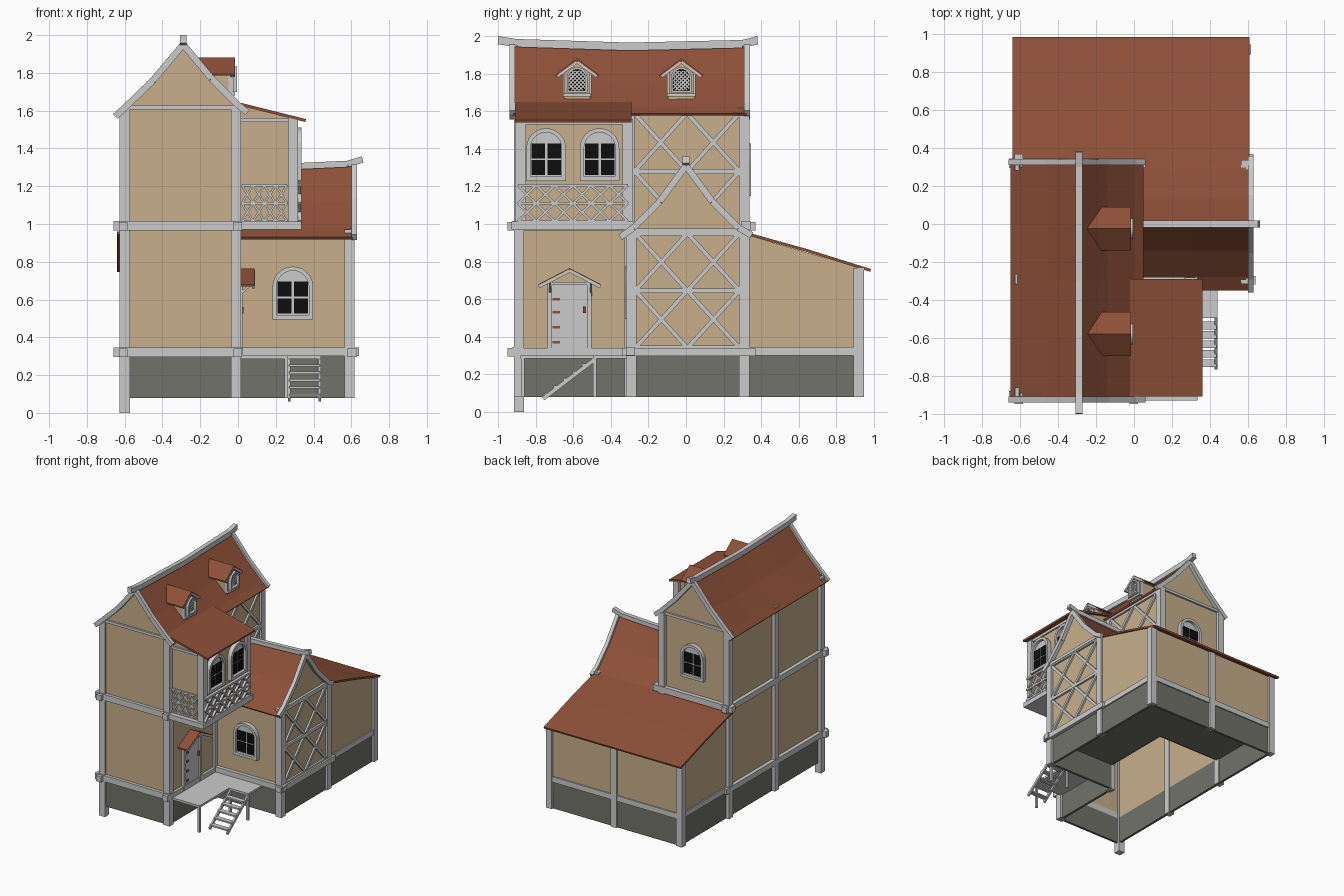
import bpy, bmesh, math
from mathutils import Vector as V

if "Cube" in bpy.data.objects:
    bpy.data.objects.remove(bpy.data.objects["Cube"])

def mat(name, c):
    m = bpy.data.materials.new(name)
    m.diffuse_color = (*c, 1)
    m.use_nodes = True
    m.node_tree.nodes["Principled BSDF"].inputs["Base Color"].default_value = m.diffuse_color
    return m

WOOD = mat("pale timber", (0.60, 0.60, 0.60))
TAN = mat("tan plaster", (0.58, 0.43, 0.26))
RED = mat("red brown tile", (0.27, 0.08, 0.04))
GREY = mat("dark stone", (0.17, 0.17, 0.145))
BLACK = mat("black glass", (0.004, 0.004, 0.004))
X, Y, Z = V((1, 0, 0)), V((0, 1, 0)), V((0, 0, 1))
parts = {}

def prism(name, pts, vec, m):
    """Extrude a planar polygon by vec into the named part."""
    bm = parts.setdefault(name, (bmesh.new(), m))[0]
    a = [bm.verts.new(V(p)) for p in pts]
    b = [bm.verts.new(V(p) + V(vec)) for p in pts]
    fs = [bm.faces.new(a), bm.faces.new(b[::-1])]
    for i in range(len(a)):
        j = (i + 1) % len(a)
        fs.append(bm.faces.new((a[i], b[i], b[j], a[j])))
    bmesh.ops.recalc_face_normals(bm, faces=fs)

def box(name, x0, x1, y0, y1, z0, z1, m=WOOD):
    prism(name, [(x0, y0, z0), (x1, y0, z0), (x1, y1, z0), (x0, y1, z0)], (0, 0, z1 - z0), m)

def beam(name, p, q, w, n, d, m=WOOD):
    """Bar from p to q, w wide, rising d along n."""
    p, q = V(p), V(q)
    s = (q - p).cross(n).normalized() * w / 2
    prism(name, [p + s, q + s, q - s, p - s], n * d, m)

def crosses(name, o, u, n, a0, a1, b0, b1, cols, rows, w, d):
    """Grid of X braces on a wall, with rails between the rows."""
    P = lambda a, b: V(o) + u * a + Z * b
    da, db = (a1 - a0) / cols, (b1 - b0) / rows
    for r in range(rows):
        for c in range(cols):
            a, b = a0 + c * da, b0 + r * db
            beam(name, P(a, b), P(a + da, b + db), w, n, d)
            beam(name, P(a, b + db), P(a + da, b), w, n, d * 0.9)
    for r in range(rows + 1):
        beam(name, P(a0, b0 + r * db), P(a1, b0 + r * db), w * 1.15, n, d * 1.15)

def sheet(name, prof, stations, along_y):
    """Tile roof: profile (a, z) swept through stations (position, ridge sag)."""
    bm = bmesh.new()
    lo, hi = min(z for _, z in prof), max(z for _, z in prof)
    rows = []
    for s, sag in stations:
        row = []
        for a, z in prof:
            z += sag * (z - lo) / (hi - lo)
            row.append(bm.verts.new((a, s, z) if along_y else (s, a, z)))
        rows.append(row)
    for r, t in zip(rows, rows[1:]):
        for i in range(len(prof) - 1):
            f = bm.faces.new((r[i], r[i + 1], t[i + 1], t[i]))
            f.normal_update()
            if f.normal.z < 0:
                f.normal_flip()
    me = bpy.data.meshes.new(name)
    bm.to_mesh(me)
    me.materials.append(RED)
    ob = bpy.data.objects.new(name, me)
    bpy.context.collection.objects.link(ob)
    sol = ob.modifiers.new("thickness", "SOLIDIFY")
    sol.thickness = 0.015

def arch(P, w, h, d, k=12):
    r = w / 2
    return [P(-r, 0, d)] + [P(-r * math.cos(math.pi * i / k), h - r + r * math.sin(math.pi * i / k), d)
                            for i in range(k + 1)] + [P(r, 0, d)]

def window(name, o, u, n, w, h, lattice=False):
    """Arched window; o is the middle of its sill."""
    P = lambda a, b, d: V(o) + u * a + Z * b + n * d
    t = 0.012 if lattice else 0.022
    out, inn = arch(P, w, h, 0), arch(lambda a, b, d: P(a, b + t, d), w - 2 * t, h - 2 * t, 0)
    for i in range(len(out)):
        j = (i + 1) % len(out)
        prism(name + "_frame", [out[i], out[j], inn[j], inn[i]], n * 0.035, WOOD)
    if lattice:
        prism(name + "_glass", inn, n * 0.008, BLACK)
        r = w / 2 - t
        for i in range(-2, 6):
            for s in (1, -1):
                a0, b0, b1 = -r * s, i * 0.021, i * 0.021 + 2 * r
                lo, hi = max(0, t - b0), min(2 * r, h - t - 0.008 - b0)
                if hi > lo:
                    beam(name + "_lattice", P(a0 + s * lo, b0 + lo, .008), P(a0 + s * hi, b0 + hi, .008), 0.006, n, 0.006)
    else:
        prism(name + "_panel", inn, n * 0.012, WOOD)
        g, e = (w - 2 * t) / 2 - 0.004, 0.007
        for s in (0, 1):
            for b in (0, 1):
                a, z = (e if s else -g), t + 0.008 + b * 0.09
                prism(name + "_glass", [P(a, z, .012), P(a + g - e, z, .012), P(a + g - e, z + .08, .012),
                                        P(a, z + .08, .012)], n * 0.006, BLACK)

# roof profiles
main = [(-.65, 1.57), (-.6, 1.615), (-.45, 1.76), (-.29, 1.95), (-.14, 1.77), (0, 1.63), (.05, 1.59)]
wing = [(-.35, .93), (-.28, .98), (-.14, 1.12), (0, 1.31), (.14, 1.12), (.28, .98), (.35, .94)]
lean = [(.31, .96), (.65, .865), (.985, .76)]
sheet("main_roof", main, [(-.92, 0), (-.6, -.015), (-.3, -.025), (0, -.02), (.325, 0)], True)
sheet("wing_roof", wing, [(0, -.02), (.3, -.02), (.61, 0)], False)
sheet("lean_to_roof", lean, [(-.64, 0), (.61, 0)], False)
sheet("bay_roof", [(-.02, 1.65), (.36, 1.555)], [(-.91, 0), (-.29, 0)], True)

# plaster walls
gable = [(x, z - .015) for x, z in main[1:-1]]
for y, d in ((-.9, .02), (.31, -.02)):
    prism("tower_walls", [(-.6, y, .3)] + [(x, y, z) for x, z in gable] + [(0, y, .3)], (0, d, 0), TAN)
box("tower_walls", -.6, -.58, -.9, .31, .3, 1.6, TAN)
box("tower_walls", -.02, 0, -.9, .31, .3, 1.61, TAN)
prism("wing_walls", [(.6, -.29, .3)] + [(.6, y, z - .015) for y, z in wing[1:-1]] + [(.6, .31, .3)], (-.02, 0, 0), TAN)
box("wing_walls", 0, .6, -.29, -.27, .3, .96, TAN)
for x, d in ((-.6, .02), (.6, -.02)):
    prism("lean_to_walls", [(x, .31, .3), (x, .93, .3), (x, .93, .765), (x, .31, .945)], (d, 0, 0), TAN)
box("lean_to_walls", -.6, .6, .91, .93, .3, .765, TAN)
prism("bay_walls", [(0, -.88, 1), (.3, -.88, 1), (.3, -.88, 1.56), (0, -.88, 1.635)], (0, .57, 0), TAN)

# stone footing and floor
for b in ((-.6, 0, -.9, -.88), (-.6, -.58, -.9, .93), (-.02, 0, -.9, -.29), (0, .6, -.29, -.27),
          (.58, .6, -.29, .93), (-.6, .6, .91, .93)):
    box("footing", *b, .08, .3, GREY)
box("floor", 0, .59, -.28, .31, .29, .305, GREY)
box("floor", -.59, .59, .31, .92, .29, .305, GREY)

# corner and wall posts
h = .027
for x, y, z0, z1 in ((-.6, -.89, 0, 1.61), (-.01, -.89, .08, 1.62), (-.6, -.29, .08, 1.6), (-.6, .31, .08, 1.61),
                     (-.01, .31, .9, 1.62), (-.01, -.3, .08, 1.6), (.59, -.29, .08, .97), (.59, .31, .08, .97),
                     (-.6, .92, .08, .77), (0, .92, .08, .77), (.59, .92, .08, .765)):
    box("posts", x - h, x + h, y - h, y + h, z0, z1)
for y in (-.88, -.31):
    box("bay_posts", .265, .318, y - h, y + h, .98, 1.56)

# sill beams, storey beams and top rails
for z0, z1 in ((.295, .345), (.965, 1.015)):
    box("tower_beams", -.66, .02, -.925, -.88, z0, z1)
    box("tower_beams", -.63, -.585, -.95, .37, z0, z1 - .004)
    box("tower_beams", -.025, .02, -.95, -.27, z0, z1 - .004)
box("tower_beams", -.66, .06, .295, .345, .965, 1.015)
box("wing_beams", -.02, .64, -.32, -.275, .30, .345)
box("wing_beams", .58, .63, -.34, .37, .296, .341)
box("wing_beams", .59, .62, -.3, .32, .95, .975)
box("lean_to_beams", .59, .61, .3, .93, .3, .345)
box("lean_to_beams", -.61, -.59, .3, .93, .3, .345)
box("lean_to_beams", -.61, .61, .92, .94, .3, .345)
box("tower_rails", -.6, 0, -.915, -.89, 1.605, 1.627)
box("tower_rails", -.6, 0, .3, .325, 1.605, 1.627)
box("bay_floor", 0, .335, -.93, -.28, .97, 1.012)
box("bay_rails", 0, .31, -.895, -.87, 1.54, 1.56)
box("bay_rails", .29, .312, -.9, -.29, 1.53, 1.555)

# barge boards along the gables
for a, b in zip(main, main[1:]):
    for y in (-.94, .31):
        beam("barge_boards", (a[0], y, a[1]), (b[0], y, b[1]), .035, Y, .03)
for a, b in zip(wing, wing[1:]):
    beam("barge_boards", (.6, *a), (.6, *b), .035, X, .03)

# sagging ridge beams
ridge = [(-1, 1.972), (-.9, 1.957), (-.3, 1.938), (.3, 1.952), (.38, 1.972)]
for a, b in zip(ridge, ridge[1:]):
    beam("main_ridge", (-.29, *a), (-.29, *b), .036, Z, .04 - .012)
    beam("main_ridge", (-.308, a[0], a[1] + .005), (-.308, b[0], b[1] + .005), .04, X, .036)
for a, b in (((0, 1.295), (.3, 1.305)), ((.3, 1.305), (.58, 1.318)), ((.58, 1.318), (.66, 1.342))):
    beam("wing_ridge", (a[0], -.018, a[1]), (b[0], -.018, b[1]), .034, Y, .036)

# timber braces
crosses("wing_braces", (.6, 0, 0), Y, X, -.27, .285, .34, .95, 2, 2, .022, .014)
crosses("tower_braces", (0, 0, 0), Y, X, -.275, .285, .97, 1.59, 2, 2, .022, .014)
crosses("bay_side_railing", (.315, 0, 0), Y, X, -.895, -.31, 1.015, 1.205, 6, 2, .013, .02)
crosses("bay_front_railing", (0, -.88, 0), X, -Y, .02, .26, 1.015, 1.205, 4, 2, .011, .012)

# windows
window("bay_window_a", (.3, -.745, 1.23), Y, X, .21, .28)
window("bay_window_b", (.3, -.46, 1.23), Y, X, .21, .28)
window("wing_window", (.29, -.29, .495), X, -Y, .215, .28)
window("back_window", (-.29, .31, 1.15), X, Y, .21, .28)

# dormers
for i, y in enumerate((-.58, -.025)):
    prism("dormer_walls", [(-.04, y - .07, 1.64), (-.04, y + .07, 1.64), (-.04, y + .07, 1.8), (-.04, y, 1.86),
                           (-.04, y - .07, 1.8)], (-.16, 0, 0), TAN)
    window("dormer_window_%d" % i, (-.04, y, 1.7), Y, X, .11, .135, True)
    box("dormer_frames", -.05, -.015, y - .075, y + .075, 1.68, 1.696)
    for s in (-1, 1):
        box("dormer_frames", -.05, -.025, y + s * .07 - .006, y + s * .07 + .006, 1.68, 1.81)
        beam("dormer_frames", (-.04, y, 1.862), (-.04, y + s * .105, 1.785), .014, X, .025)
        prism("dormer_roofs", [(-.017, y, 1.882), (-.017, y + s * .115, 1.795), (-.017, y + s * .115, 1.785),
                               (-.017, y, 1.868)], (-.235, 0, 0), RED)

# door with hinges, handle and canopy
box("door", 0, .015, -.715, -.525, .31, .68)
for y in (-.725, -.515):
    box("door_frame", 0, .025, y - .012, y + .012, .31, .69)
box("door_frame", 0, .025, -.737, -.503, .675, .692)
for z in (.37, .45, .53, .6):
    box("door_hinges", .015, .022, -.71, -.67, z - .007, z + .007, RED)
box("door_handle", .015, .03, -.548, -.532, .525, .56, RED)
for s in (-1, 1):
    beam("canopy_frame", (.075, -.62, .75), (.075, -.62 + s * .165, .665), .016, X, .014)
    prism("canopy_roof", [(0, -.62, .765), (0, -.62 + s * .165, .68), (0, -.62 + s * .165, .668), (0, -.62, .752)],
          (.088, 0, 0), RED)
    beam("canopy_frame", (0, -.62 + s * .11, .62), (.08, -.62 + s * .11, .69), .012, Y, .01)

# porch deck, posts and stairs
box("porch_deck", 0, .265, -.88, -.3, .285, .303)
box("porch_deck", .265, .44, -.495, -.3, .285, .303)
for x, y in ((.255, -.87), (.43, -.485), (.27, -.485)):
    box("porch_posts", x - .009, x + .009, y - .009, y + .009, .08, .29)
for x in (.265, .425):
    beam("stair_stringers", (x, -.76, .07), (x, -.485, .28), .022, X, .014)
for i in range(5):
    y, z = -.735 + i * .05, .095 + i * .039
    box("stair_treads", .27, .435, y - .02, y + .02, z - .006, z + .006)

# finish: turn each collected part into an object
for name, (bm, m) in parts.items():
    me = bpy.data.meshes.new(name)
    bm.to_mesh(me)
    me.materials.append(m)
    bpy.context.collection.objects.link(bpy.data.objects.new(name, me))
